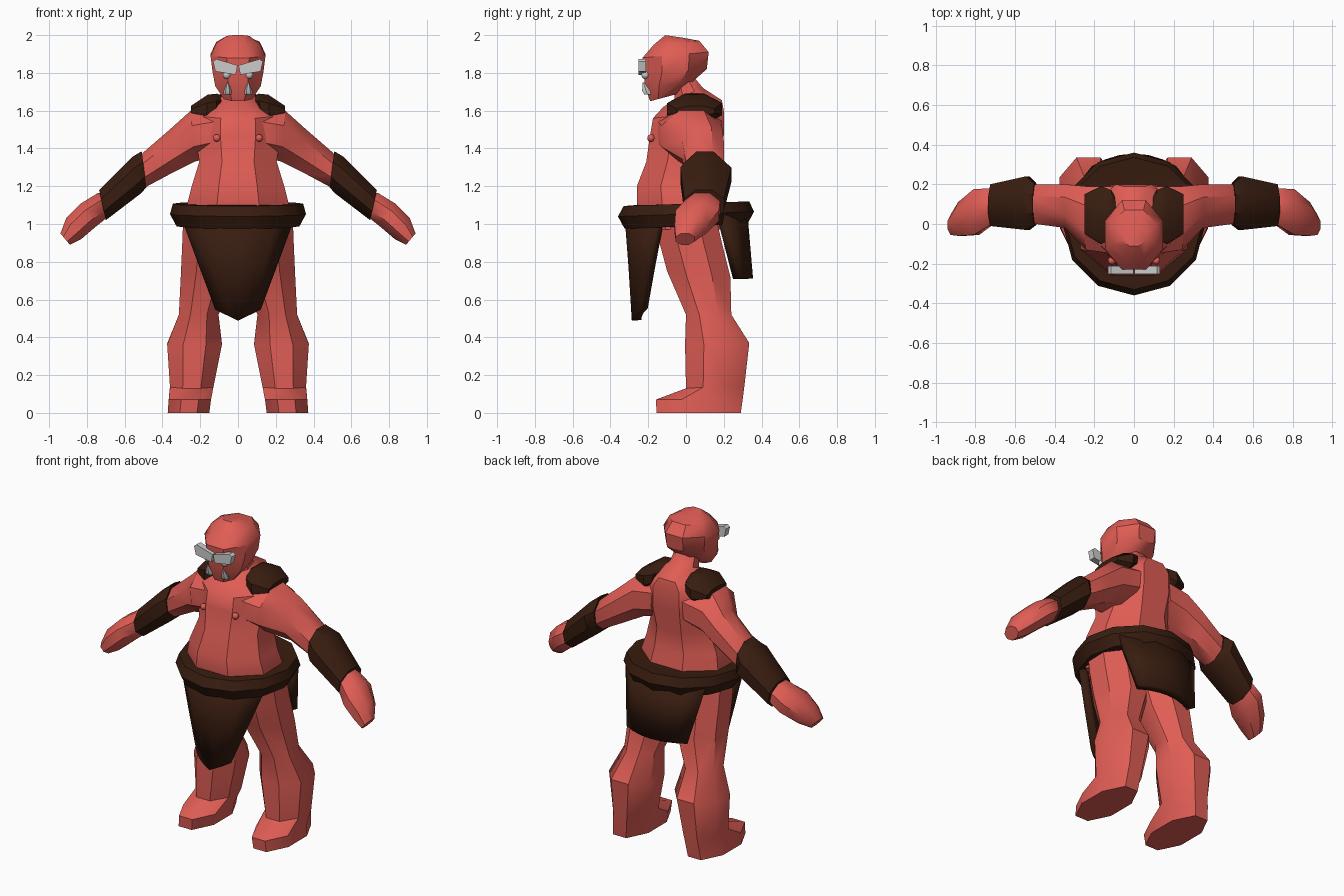
import bpy, bmesh, math
from mathutils import Vector

if "Cube" in bpy.data.objects:
    bpy.data.objects.remove(bpy.data.objects["Cube"])


def material(name, color):
    m = bpy.data.materials.new(name)
    m.diffuse_color = (*color, 1)
    m.use_nodes = True
    m.node_tree.nodes["Principled BSDF"].inputs["Base Color"].default_value = m.diffuse_color
    return m


SKIN = material("red_skin", (0.74, 0.11, 0.09))
HIDE = material("brown_hide", (0.04, 0.012, 0.005))


def finish(name, bm, mat=None, mirror=False, angle=38):
    bmesh.ops.recalc_face_normals(bm, faces=bm.faces[:])
    me = bpy.data.meshes.new(name)
    bm.to_mesh(me)
    bm.free()
    for p in me.polygons:
        p.use_smooth = True
    me.set_sharp_from_angle(angle=math.radians(angle))
    ob = bpy.data.objects.new(name, me)
    bpy.context.collection.objects.link(ob)
    if mat:
        me.materials.append(mat)
    if mirror:
        mod = ob.modifiers.new("mirror", "MIRROR")
        mod.use_mirror_merge = False
    return ob


def loft(name, rings, mat, n=8, mirror=False, flat=True, angle=38):
    """Each ring is (a, b, h): two opposite points and the sideways half-width."""
    bm = bmesh.new()
    loops = []
    off, k = (math.pi / n, 1 / math.cos(math.pi / n)) if flat else (0, 1)
    for a, b, h in rings:
        a, b, h = Vector(a), Vector(b), Vector(h)
        loops.append([bm.verts.new((a + b) / 2 + (a - b) / 2 * k * math.cos(t) + h * k * math.sin(t))
                      for t in (off + math.tau * i / n for i in range(n))])
    for p, q in zip(loops, loops[1:]):
        for i in range(n):
            j = (i + 1) % n
            bm.faces.new((p[i], p[j], q[j], q[i]))
    bm.faces.new(loops[0])
    bm.faces.new(loops[-1])
    return finish(name, bm, mat, mirror, angle)


def upright(rows, cx=0):
    """Rows: front y, z, back y, z, half-width, optional centre x."""
    out = []
    for fy, fz, by, bz, hw, *c in rows:
        x = c[0] if c else cx
        out.append(((x, fy, fz), (x, by, bz), (hw, 0, 0)))
    return out


def sideways(rows):
    """Rows: top x, z, bottom x, z, centre y, half-depth."""
    return [((tx, y, tz), (bx, y, bz), (0, hy, 0)) for tx, tz, bx, bz, y, hy in rows]


# Torso with neck
loft("torso", upright([
    (-.24, .97, .21, .97, .27), (-.26, 1.1, .2, 1.1, .27), (-.26, 1.2, .17, 1.2, .245),
    (-.21, 1.33, .17, 1.33, .205), (-.19, 1.47, .2, 1.47, .225), (-.175, 1.56, .2, 1.6, .22),
    (-.12, 1.62, .19, 1.655, .14), (-.06, 1.66, .09, 1.72, .08), (-.06, 1.72, .04, 1.78, .07)]), SKIN)

# Head
loft("head", upright([
    (-.19, 1.65, -.04, 1.69, .075), (-.215, 1.72, .03, 1.75, .12), (-.225, 1.80, .11, 1.82, .135),
    (-.23, 1.88, .12, 1.91, .145), (-.17, 1.95, .07, 1.97, .115), (-.11, 2.0, -.01, 1.985, .06)]), SKIN)

# Legs with feet
loft("leg", upright([
    (-.16, 1.03, .16, 1.03, .14, .15), (-.14, .9, .19, .9, .145, .15), (-.10, .75, .235, .72, .14, .162),
    (0, .52, .24, .52, .105, .208), (-.005, .36, .335, .37, .145, .23), (0, .13, .31, .15, .115, .245),
    (-.16, .07, .30, .07, .112, .255), (-.155, 0, .29, 0, .11, .262)]), SKIN, mirror=True)

# Arms, hands, forearm guards and shoulder pads
loft("arm", sideways([
    (.10, 1.62, .12, 1.36, .02, .17), (.25, 1.60, .23, 1.33, .03, .16), (.35, 1.51, .34, 1.275, .09, .11),
    (.5, 1.38, .48, 1.2, .1, .1), (.70, 1.14, .68, 1.06, .09, .06)]), SKIN, mirror=True)
loft("hand", sideways([
    (.71, 1.165, .69, 1.045, .09, .075), (.74, 1.165, .71, 1.02, .085, .095), (.83, 1.11, .76, .98, .06, .115),
    (.91, 1.03, .83, .92, .025, .085), (.94, .95, .89, .89, -.005, .05)]), SKIN, mirror=True)
loft("forearm_guard", sideways([
    (.51, 1.385, .485, 1.195, .1, .105), (.56, 1.355, .51, 1.165, .105, .135),
    (.735, 1.18, .70, 1.02, .095, .105)]), HIDE, mirror=True)
loft("shoulder_pad", sideways([
    (.07, 1.67, .09, 1.60, .04, .06), (.11, 1.69, .12, 1.56, .045, .125), (.16, 1.685, .17, 1.53, .045, .145),
    (.25, 1.625, .25, 1.57, .05, .10)]), HIDE, mirror=True)

# Belt roll around the hips
loft("belt", upright([
    (-.27, .98, .27, 1.0, .27), (-.325, .975, .325, 1.0, .325), (-.36, 1.04, .36, 1.065, .36),
    (-.33, 1.095, .335, 1.12, .345), (-.27, 1.10, .25, 1.11, .28)]), HIDE, n=12, flat=False)


# Hanging loincloth flaps: rows of z, half-width, centre y, edge inset, tip drop
def flap(name, rows, cols=6):
    bm = bmesh.new()
    grid = []
    for z, hw, y, inset, drop in rows:
        ts = [2 * i / cols - 1 for i in range(cols + 1)]
        grid.append([bm.verts.new((hw * t, y + inset * t * t, z - drop * (1 - abs(t)))) for t in ts])
    for p, q in zip(grid, grid[1:]):
        for i in range(cols):
            bm.faces.new((p[i], p[i + 1], q[i + 1], q[i]))
    ob = finish(name, bm, HIDE)
    mod = ob.modifiers.new("thickness", "SOLIDIFY")
    mod.thickness = .05
    mod.offset = 0
    return ob


flap("front_flap", [(1.04, .285, -.30, .17, 0), (.78, .19, -.28, .10, 0), (.55, .105, -.262, .04, .06)])
flap("back_flap", [(1.06, .27, .30, -.12, 0), (.71, .2, .33, -.06, 0)])

# Brow plates
bm = bmesh.new()
outline = [(.002, 1.84), (.012, 1.79), (.12, 1.808), (.132, 1.86), (.115, 1.873)]
face = bm.faces.new([bm.verts.new((x, -.252, z)) for x, z in outline])
ext = bmesh.ops.extrude_face_region(bm, geom=[face])
bmesh.ops.translate(bm, vec=(0, .04, 0), verts=[v for v in ext["geom"] if isinstance(v, bmesh.types.BMVert)])
finish("brow", bm, mirror=True)


# Eyes, tusks and chest studs
def ball(name, loc, r, mat=None):
    bm = bmesh.new()
    bmesh.ops.create_uvsphere(bm, u_segments=10, v_segments=6, radius=r)
    bmesh.ops.translate(bm, vec=loc, verts=bm.verts[:])
    finish(name, bm, mat, True, 60)


ball("eye", (.06, -.215, 1.79), .022)
ball("chest_stud", (.112, -.185, 1.455), .02, SKIN)
loft("tusk", upright([
    (-.22, 1.685, -.185, 1.685, .018), (-.232, 1.705, -.19, 1.705, .018),
    (-.23, 1.75, -.222, 1.75, .003)], .055), None, n=6, mirror=True)
